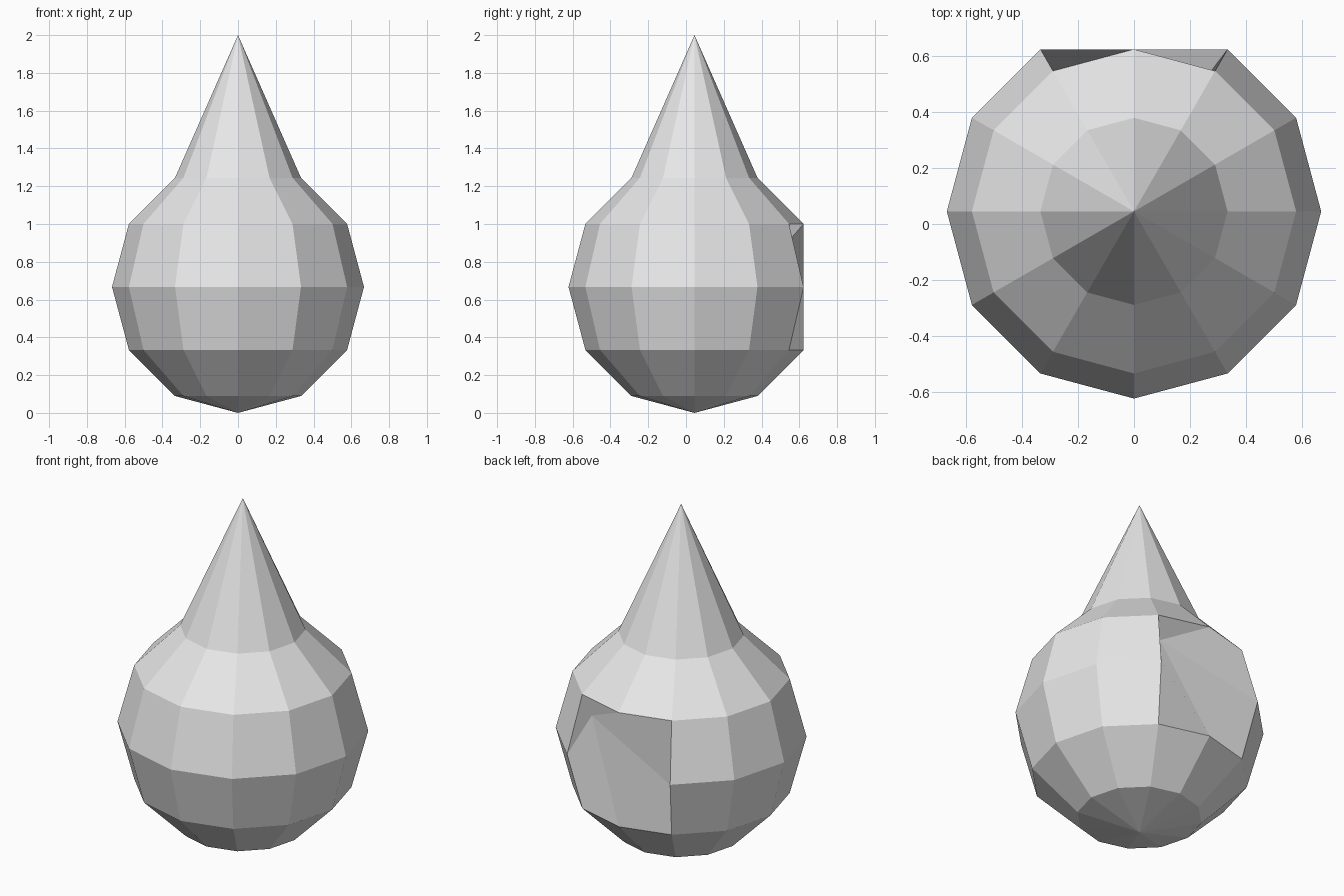
import bpy
import bmesh
from mathutils import Vector

cube = bpy.data.objects.get("Cube")
if cube:
    bpy.data.objects.remove(cube, do_unlink=True)

RADIUS = 0.667
CENTRE = Vector((0, 0.045, RADIUS))

# Single plain grey
grey = bpy.data.materials.new("light_grey")
grey.use_nodes = True
colour = (0.8, 0.8, 0.8, 1)
grey.diffuse_color = colour
grey.node_tree.nodes["Principled BSDF"].inputs["Base Color"].default_value = colour

# Low-poly ball
bm = bmesh.new()
bmesh.ops.create_uvsphere(bm, u_segments=12, v_segments=6, radius=RADIUS)
bmesh.ops.translate(bm, verts=bm.verts, vec=CENTRE)


def move_vertex(start, end):
    """Move the vertex closest to start to the point end."""
    vert = min(bm.verts, key=lambda v: (v.co - Vector(start)).length)
    vert.co = end


# Pointed tip, drawn up from the top pole
move_vertex(CENTRE + Vector((0, 0, RADIUS)), (0, CENTRE.y, 2))
# Dent at the back, pushed in, up and sideways
move_vertex(CENTRE + Vector((0, RADIUS, 0)), (0.25, 0.513, 0.875))

mesh = bpy.data.meshes.new("drop_body")
bm.to_mesh(mesh)
bm.free()
mesh.materials.append(grey)
body = bpy.data.objects.new("drop_body", mesh)
bpy.context.collection.objects.link(body)
